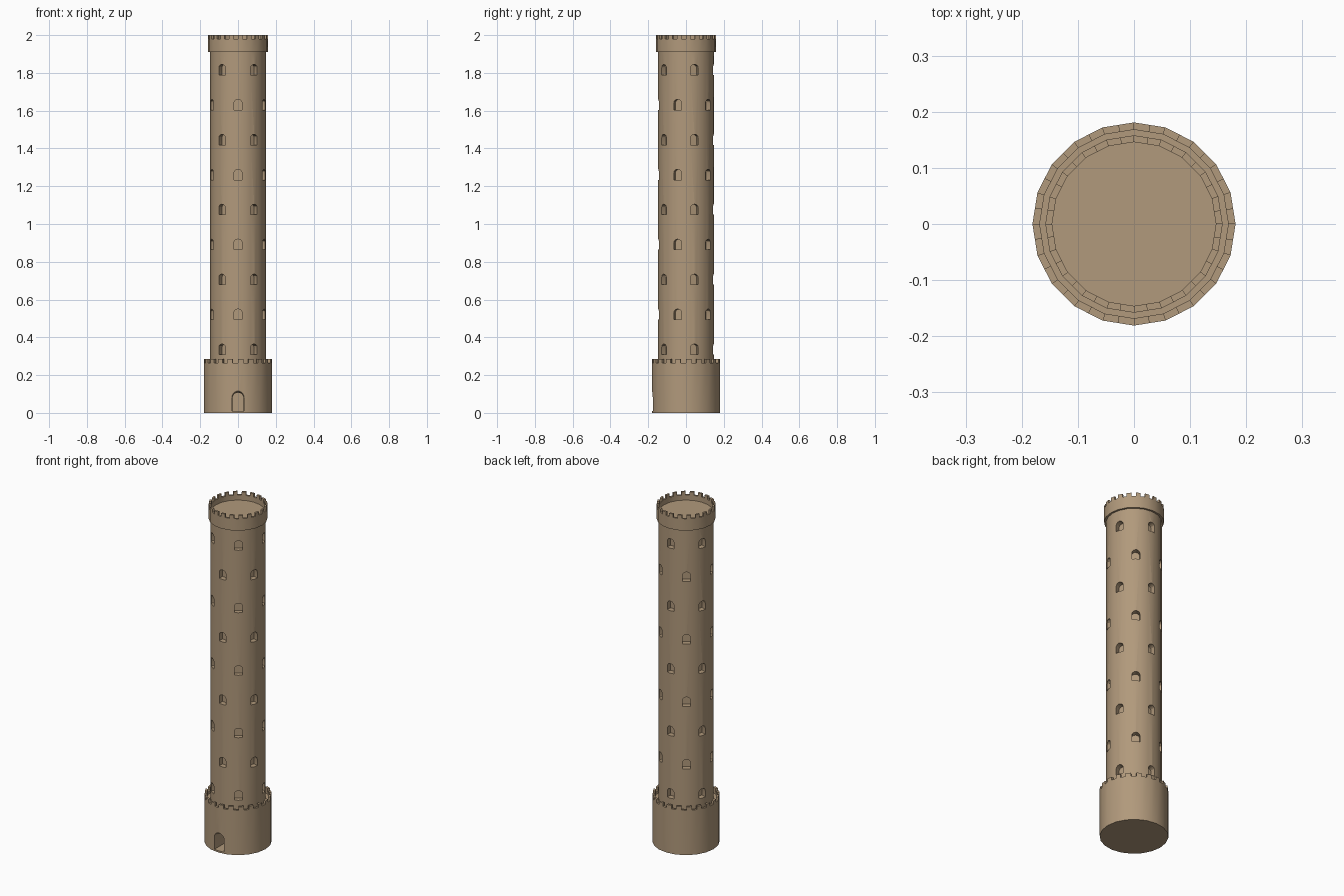
import bpy, bmesh, math
from mathutils import Matrix, Vector

if "Cube" in bpy.data.objects:
    bpy.data.objects.remove(bpy.data.objects["Cube"])

SIDES = 20
stone = bpy.data.materials.new("sandstone")
stone.diffuse_color = (0.44, 0.32, 0.20, 1)
stone.use_nodes = True
stone.node_tree.nodes["Principled BSDF"].inputs["Base Color"].default_value = stone.diffuse_color


def finish(bm, name):
    bmesh.ops.recalc_face_normals(bm, faces=bm.faces)
    me = bpy.data.meshes.new(name)
    bm.to_mesh(me)
    bm.free()
    me.materials.append(stone)
    ob = bpy.data.objects.new(name, me)
    bpy.context.collection.objects.link(ob)
    return ob


def ring(bm, r, z):
    """Ring of the 20-sided polygon with an extra vertex mid-side."""
    n = SIDES * 2
    pts = []
    for i in range(n):
        rr = r if i % 2 == 0 else r * math.cos(math.pi / SIDES)
        a = 2 * math.pi * i / n
        pts.append(bm.verts.new((rr * math.cos(a), rr * math.sin(a), z)))
    return pts


def battlement(name, ro, ri, z0, floor, notch, top):
    """Solid drum with a sunken floor and a notched parapet."""
    bm = bmesh.new()
    b, o, o2 = ring(bm, ro, z0), ring(bm, ro, notch), ring(bm, ro, top)
    f, i1, i2 = ring(bm, ri, floor), ring(bm, ri, notch), ring(bm, ri, top)
    bm.faces.new(b)
    bm.faces.new(f)
    n = len(b)
    for k in range(n):
        j = (k + 1) % n
        bm.faces.new((b[k], b[j], o[j], o[k]))
        bm.faces.new((f[k], f[j], i1[j], i1[k]))
        if k % 2:
            bm.faces.new((o[k], o[j], i1[j], i1[k]))
        else:  # merlon
            bm.faces.new((o[k], o[j], o2[j], o2[k]))
            bm.faces.new((i1[k], i1[j], i2[j], i2[k]))
            bm.faces.new((o2[k], o2[j], i2[j], i2[k]))
            for m in (k, j):
                bm.faces.new((o[m], o2[m], i2[m], i1[m]))
    return finish(bm, name)


def arch(w, h, rise, steps):
    """Outline of an arched opening as (across, up) points from its sill."""
    pts = [(-w, 0), (w, 0)]
    for s in range(steps + 1):
        a = math.pi * s / steps
        pts.append((w * math.cos(a), h - rise + rise * math.sin(a)))
    return pts


def loft(bm, sections, angle, z):
    """Arched tunnel through (radius, outline) sections, turned to angle."""
    rot = Matrix.Rotation(angle, 3, 'Z')
    loops = [[bm.verts.new(rot @ Vector((r, x, z + y))) for x, y in pts]
             for r, pts in sections]
    for a, b in zip(loops, loops[1:]):
        for k in range(len(a)):
            j = (k + 1) % len(a)
            bm.faces.new((a[k], a[j], b[j], b[k]))
    bm.faces.new(loops[0])
    bm.faces.new(loops[-1])


def cut(ob, cutter):
    mod = ob.modifiers.new("openings", 'BOOLEAN')
    mod.object = cutter
    mod.operation = 'DIFFERENCE'
    mod.solver = 'EXACT'
    bpy.context.view_layer.objects.active = ob
    bpy.ops.object.modifier_apply(modifier=mod.name)
    bpy.data.objects.remove(cutter, do_unlink=True)


# Base drum with arched doorway
base = battlement("base", 0.181, 0.168, 0.0, 0.25, 0.265, 0.285)
bm = bmesh.new()
loft(bm, [(0.06, arch(0.030, 0.097, 0.030, 10)),
          (0.165, arch(0.030, 0.097, 0.030, 10)),
          (0.182, arch(0.033, 0.107, 0.033, 10)),
          (0.21, arch(0.033, 0.107, 0.033, 10))], -math.pi / 2, 0.01)
cut(base, finish(bm, "door_cutter"))

# Crown battlement
crown = battlement("crown", 0.158, 0.146, 1.91, 1.95, 1.98, 2.0)

# Hollow shaft
bm = bmesh.new()
R, r = 0.147, 0.137
bo, to = ring(bm, R, 0.24), ring(bm, R, 1.915)
bi, ti = ring(bm, r, 0.255), ring(bm, r, 1.905)
for lo, hi in ((bo, to), (bi, ti)):
    bm.faces.new(lo)
    bm.faces.new(hi)
    for k in range(len(lo)):
        j = (k + 1) % len(lo)
        bm.faces.new((lo[k], lo[j], hi[j], hi[k]))
shaft = finish(bm, "shaft")

# Nine staggered rows of five arched windows
bm = bmesh.new()
outline = arch(0.0215, 0.056, 0.019, 6)
for row in range(9):
    for k in range(5):
        ang = math.radians(-90 + 72 * k + (36 if row % 2 == 0 else 0))
        loft(bm, [(0.115, outline), (0.17, outline)], ang, 0.309 + row * 0.185)
cut(shaft, finish(bm, "window_cutter"))

# Smooth walls, sharp edges
for ob in (base, crown, shaft):
    bpy.ops.object.select_all(action='DESELECT')
    ob.select_set(True)
    bpy.context.view_layer.objects.active = ob
    bpy.ops.object.shade_smooth_by_angle(angle=math.radians(30))
